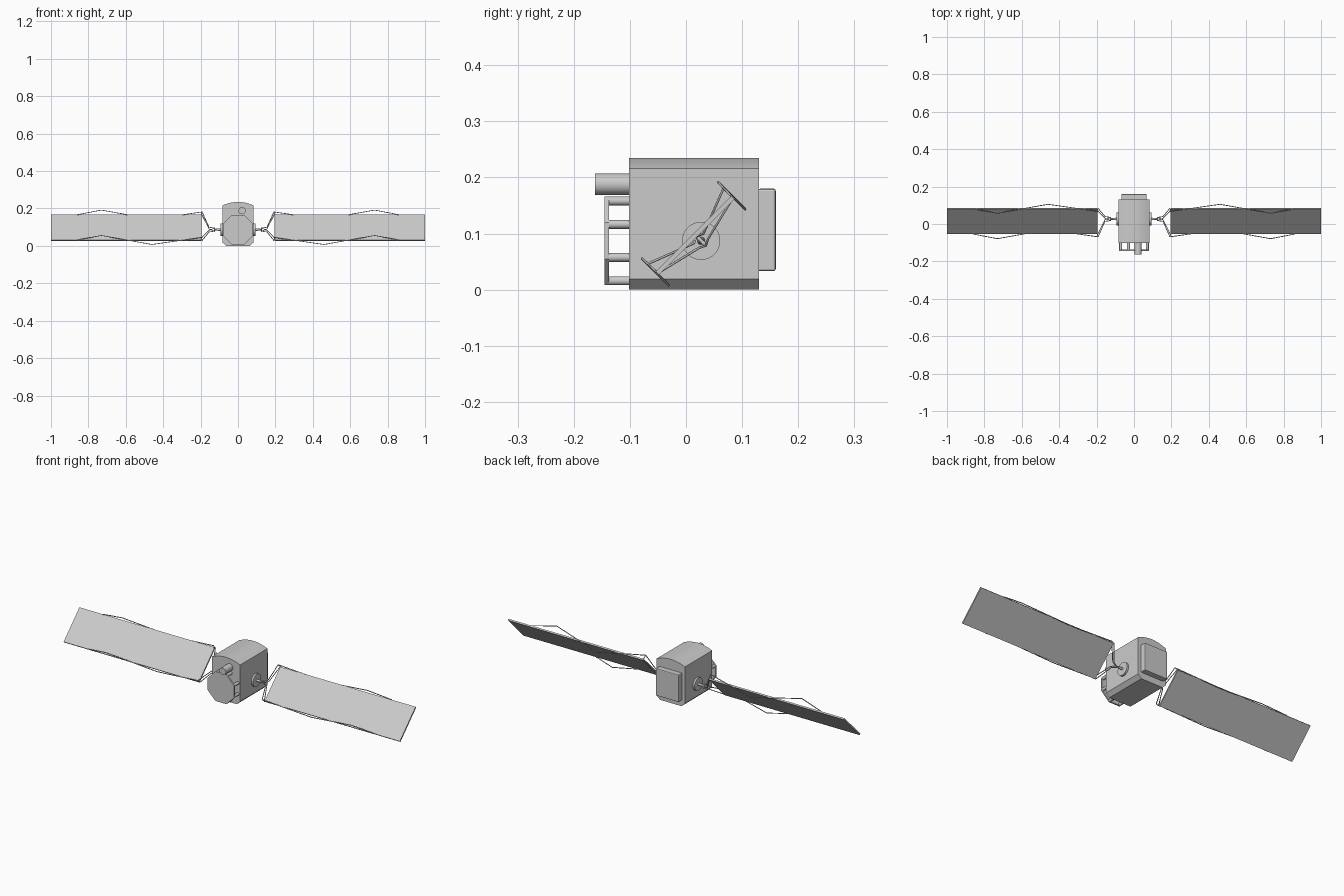
import bpy, bmesh, math
from mathutils import Vector, Matrix

if "Cube" in bpy.data.objects:
    bpy.data.objects.remove(bpy.data.objects["Cube"])

T = Vector((0, 1, 1)).normalized()     # across the tilted wing
N = Vector((0, -1, 1)).normalized()    # wing normal
WING = Vector((0, 0.0135, 0.0995))     # wing front-face axis
HUB = Vector((0, 0.027, 0.087))        # wing drive axis


def finish(name, bm, bevel=0, smooth=False):
    bmesh.ops.recalc_face_normals(bm, faces=bm.faces)
    me = bpy.data.meshes.new(name)
    bm.to_mesh(me)
    bm.free()
    ob = bpy.data.objects.new(name, me)
    bpy.context.collection.objects.link(ob)
    if bevel:
        m = ob.modifiers.new("bevel", 'BEVEL')
        m.width, m.segments = bevel, 2
    if smooth:
        bpy.context.view_layer.objects.active = ob
        bpy.ops.object.select_all(action='DESELECT')
        ob.select_set(True)
        bpy.ops.object.shade_smooth_by_angle(angle=math.radians(35))
    return ob


def prism(name, profile, y0, y1, bevel=0, smooth=False):
    # extrude an (x, z) outline along y
    bm = bmesh.new()
    f = bm.faces.new([bm.verts.new((x, y0, z)) for x, z in profile])
    r = bmesh.ops.extrude_face_region(bm, geom=[f])
    vs = [v for v in r['geom'] if isinstance(v, bmesh.types.BMVert)]
    bmesh.ops.translate(bm, verts=vs, vec=(0, y1 - y0, 0))
    return finish(name, bm, bevel, smooth)


def rod(name, a, b, r, r2=None, sides=32):
    a, b = Vector(a), Vector(b)
    d = b - a
    bm = bmesh.new()
    mat = Matrix.Translation((a + b) / 2) @ d.to_track_quat('Z', 'Y').to_matrix().to_4x4()
    bmesh.ops.create_cone(bm, cap_ends=True, segments=sides, radius1=r,
                          radius2=r if r2 is None else r2, depth=d.length, matrix=mat)
    return finish(name, bm, smooth=True)


def wire(name, pts, r=0.0022):
    cu = bpy.data.curves.new(name, 'CURVE')
    cu.dimensions = '3D'
    cu.bevel_depth, cu.bevel_resolution, cu.use_fill_caps = r, 1, True
    sp = cu.splines.new('POLY')
    sp.points.add(len(pts) - 1)
    for p, co in zip(sp.points, pts):
        p.co = (*co, 1)
    ob = bpy.data.objects.new(name, cu)
    bpy.context.collection.objects.link(ob)


# main body: chamfered bottom, arched top
W = 0.084
arch = [(W * math.cos(math.pi * i / 16), 0.216 + 0.019 * math.sin(math.pi * i / 16) ** 2)
        for i in range(17)]
prism("body", [(-W, 0.019), (-0.064, 0), (0.064, 0), (W, 0.019)] + arch,
      -0.102, 0.13, smooth=True)

# rear equipment box
prism("rear_box", [(-0.068, 0.033), (0.068, 0.033), (0.068, 0.18), (-0.068, 0.18)],
      0.128, 0.16, bevel=0.004)


# octagonal front plate carried on eight posts
def octagon(r):
    return [(r * math.cos(math.radians(22.5 + 45 * i)),
             0.087 + r * math.sin(math.radians(22.5 + 45 * i))) for i in range(8)]


prism("front_plate", octagon(0.0855), -0.145, -0.137)
for x, z in octagon(0.077):
    rod("plate_post", (x, -0.138, z), (x, -0.101, z), 0.008, sides=16)

# sensor tube above the plate
rod("sensor_tube", (0.022, -0.162, 0.188), (0.022, -0.1, 0.188), 0.019)

for side in (1, -1):
    def P(x, t=0, n=0, base=WING):
        v = base + T * t + N * n
        return Vector((side * x, v.y, v.z))

    # drive disc, stem and crossbar
    rod("wing_hub", P(0.082, base=HUB), P(0.094, base=HUB), 0.034)
    rod("wing_stem", P(0.092, base=HUB), P(0.128, base=HUB), 0.007, 0.004, sides=16)
    rod("wing_crossbar", P(0.126, 0, -0.013, HUB), P(0.126, 0, 0.013, HUB), 0.0035, sides=12)

    # solar panel
    bm = bmesh.new()
    bmesh.ops.create_cube(bm, size=1)
    for v in bm.verts:
        v.co = P(0.5975 + v.co.x * 0.805, v.co.y * 0.19, -0.004 + v.co.z * 0.008)
    finish("solar_panel", bm)

    for e in (1, -1):
        # yoke wires from the crossbar to each panel corner
        for s, n in ((1, 0.02), (-1, -0.004)):
            wire("yoke_wire", [P(0.126, 0, s * 0.012, HUB), P(0.155, e * 0.012, s * 0.006, HUB),
                               P(0.192, e * 0.096, n)])
        wire("yoke_tip", [P(0.192, e * 0.096, 0.02), P(0.197, e * 0.095, -0.004)])
        # zigzag bracing wire along each panel edge
        wire("edge_wire", [P(0.192, e * 0.096, 0.02), P(0.46, e * 0.096, -0.034),
                           P(0.73, e * 0.096, 0.034), P(0.86, e * 0.095, 0)])
    wire("yoke_spreader", [P(0.197, -0.095, -0.004), P(0.197, 0.095, -0.004)])
